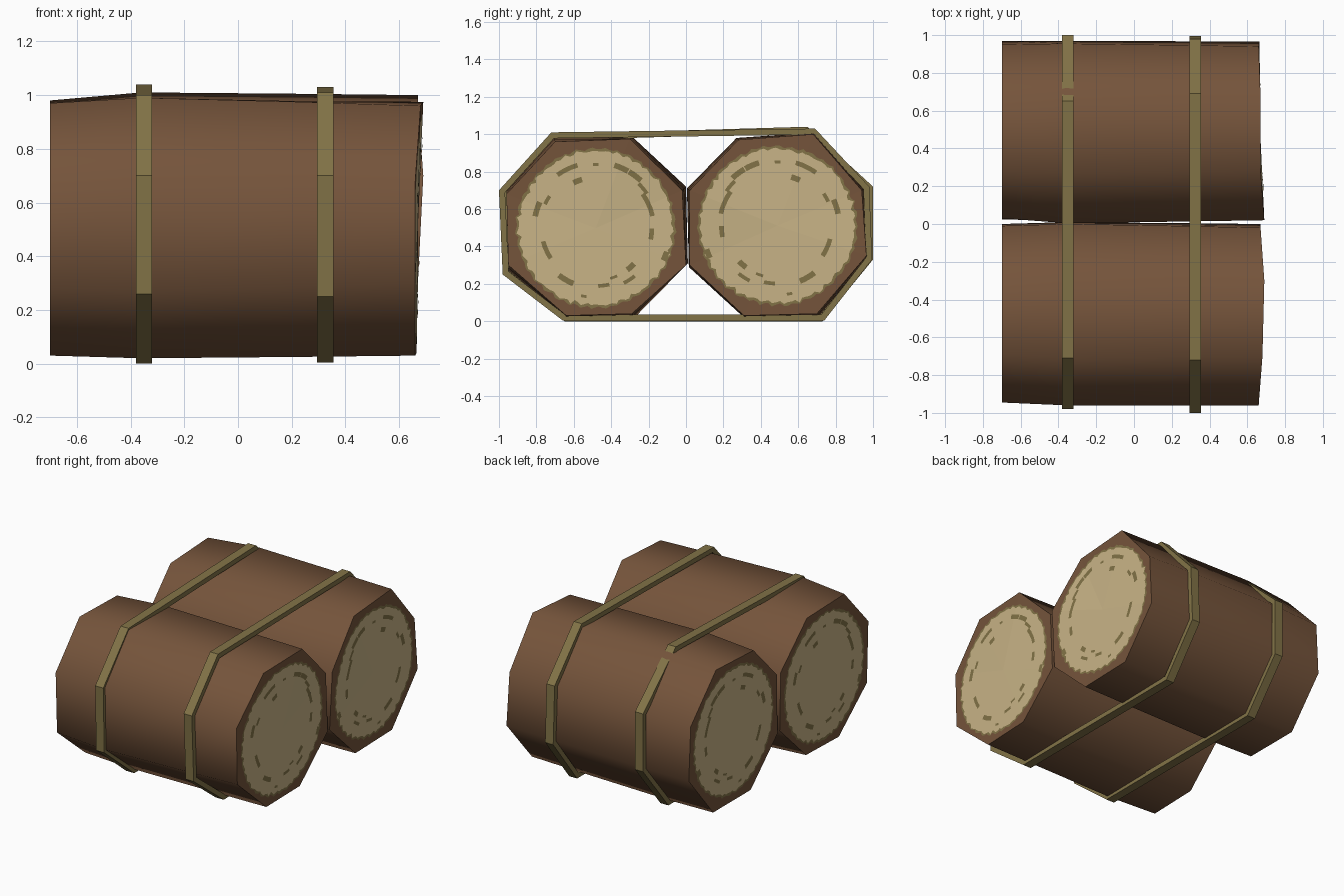
import bpy, bmesh, math, random
from mathutils import Vector

if "Cube" in bpy.data.objects:
    bpy.data.objects.remove(bpy.data.objects["Cube"])

random.seed(4)


def srgb(r, g, b):
    f = lambda c: ((c / 255 + 0.055) / 1.055) ** 2.4
    return (f(r), f(g), f(b), 1.0)


def material(name, rgb):
    m = bpy.data.materials.new(name)
    m.diffuse_color = srgb(*rgb)
    m.use_nodes = True
    m.node_tree.nodes["Principled BSDF"].inputs["Base Color"].default_value = m.diffuse_color
    return m


BARK = material("bark brown", (117, 84, 59))
WOOD = material("cut wood tan", (201, 180, 135))
ROPE = material("olive strap", (130, 115, 71))


def finish(bm, name, mats, smooth=False):
    mesh = bpy.data.meshes.new(name)
    for f in bm.faces:
        f.smooth = smooth
    bm.to_mesh(mesh)
    bm.free()
    for m in mats:
        mesh.materials.append(m)
    bpy.context.collection.objects.link(bpy.data.objects.new(name, mesh))


def bridge(bm, a, b, mat=0):
    n = len(a)
    for i in range(n):
        f = bm.faces.new((a[i], a[(i + 1) % n], b[(i + 1) % n], b[i]))
        f.material_index = mat


# growth ring marks: radius, angle in degrees, length, width
MARKS = [(.35, 116, .12, .025), (.27, 111, .05, .03), (.35, 67, .08, .03),
         (.35, 53, .08, .03), (.31, 24, .13, .025), (.30, -6, .06, .025),
         (.28, -48, .05, .03), (.28, -70, .04, .015), (.31, -82, .06, .02),
         (.32, -120, .09, .03), (.29, -156, .10, .025), (.33, 162, .08, .03),
         (.40, -22, .05, .03), (.33, -57, .07, .02), (.34, 90, .03, .015),
         (.30, 150, .05, .02), (.33, 40, .07, .02), (.37, -100, .03, .015)]


def end_cap(name, ring, side, flip):
    """Bark rim, ragged olive edge and tan wood, all following the log end."""
    n, sub = len(ring), 16
    c = sum(ring, Vector()) / n
    edge = [ring[i].lerp(ring[(i + 1) % n], k / sub)
            for i in range(n) for k in range(sub)]

    def at(p, r):
        d = p - c
        return c + d * (r / math.hypot(d.y, d.z))

    bm = bmesh.new()
    outer = [bm.verts.new(p) for p in edge]
    olive, tan = [], []
    for i, p in enumerate(edge):
        w = 0.421 + 0.006 * math.sin(i * 1.9) + random.uniform(-.004, .004)
        olive.append(bm.verts.new(at(p, w + 0.004)))
        tan.append(bm.verts.new(at(p, w - random.uniform(.003, .016))))
    bridge(bm, outer, olive, 0)
    bridge(bm, olive, tan, 1)
    mid = bm.verts.new(c)
    for i in range(len(tan)):
        bm.faces.new((tan[i], tan[(i + 1) % len(tan)], mid)).material_index = 2

    # thin mark plates
    def on_cap(a, r):
        d = Vector((0, math.cos(a), math.sin(a)))
        p = max(edge, key=lambda e: (Vector((0, e.y - c.y, e.z - c.z))).normalized().dot(d))
        q = c + d * r
        q.x = at(p, r).x + side * 0.004
        return q

    for r, deg, length, width in MARKS:
        a0 = math.radians(180 - deg if flip else deg)
        half = length / r / 2
        rows = [[bm.verts.new(on_cap(a0 + half * t, r + s * width / 2)) for s in (-1, 1)]
                for t in (-1, -.4, .4, 1)]
        for p, q in zip(rows, rows[1:]):
            bm.faces.new((p[0], p[1], q[1], q[0])).material_index = 1
    bm.normal_update()
    bmesh.ops.reverse_faces(bm, faces=[f for f in bm.faces if f.normal.x * side < 0])
    finish(bm, name, [BARK, ROPE, WOOD])


def log(name, back, mid, front, front_x, flip):
    """Slightly uneven eight-sided log along x."""
    def place(x, pts):
        return [Vector((x, y, z)) for y, z in pts]
    rings = [place(-0.70, back), place(-0.36, mid),
             [a.lerp(b, .5) for a, b in zip(place(0.22, mid), place(0.22, front))],
             [Vector((x, y, z)) for x, (y, z) in zip(front_x, front)]]
    bm = bmesh.new()
    loops = [[bm.verts.new(p) for p in r] for r in rings]
    for a, b in zip(loops, loops[1:]):
        bridge(bm, a, b)
    cy = sum(p[0] for p in mid) / 8
    bm.normal_update()
    bmesh.ops.reverse_faces(bm, faces=[
        f for f in bm.faces
        if f.normal.dot(f.calc_center_median() - Vector((0, cy, .5))
                        - Vector((f.calc_center_median().x, 0, 0))) < 0])
    finish(bm, name + "_bark", [BARK], True)
    end_cap(name + "_front_end", rings[-1], 1, flip)
    end_cap(name + "_back_end", rings[0], -1, not flip)


log("left_log",
    [(-.69, .97), (-.29, .96), (-.01, .70), (0, .31), (-.28, .04), (-.63, .03), (-.93, .28), (-.945, .69)],
    [(-.71, .99), (-.28, .98), (0, .72), (.01, .31), (-.27, .025), (-.64, .02), (-.95, .27), (-.96, .70)],
    [(-.70, .96), (-.30, .975), (-.02, .70), (0, .30), (-.29, .04), (-.64, .03), (-.95, .30), (-.96, .68)],
    [.68, .69, .67, .67, .665, .66, .66, .66], False)
log("right_log",
    [(.68, .98), (.28, .96), (.03, .70), (.025, .30), (.31, .03), (.71, .03), (.97, .34), (.95, .70)],
    [(.69, 1.01), (.27, .98), (.005, .71), (.015, .29), (.31, .02), (.71, .025), (.97, .34), (.955, .71)],
    [(.68, 1.0), (.28, .97), (.02, .70), (.02, .30), (.31, .03), (.70, .04), (.965, .35), (.94, .70)],
    [.67, .67, .69, .67, .66, .66, .665, .66], True)


def strap(name, x, pts, width=0.06, thick=0.032):
    """Flat band around both logs."""
    n = len(pts)
    outer = [Vector(p) for p in pts]
    inner = []
    for i, p in enumerate(outer):          # mitred inward offset
        d1 = (p - outer[i - 1]).normalized()
        d2 = (outer[(i + 1) % n] - p).normalized()
        n1, n2 = Vector((-d1.y, d1.x)), Vector((-d2.y, d2.x))
        m = (n1 + n2).normalized()
        inner.append(p + m * thick / m.dot(n1))
    bm = bmesh.new()
    loops = [[bm.verts.new((x + s * width / 2, p.x, p.y)) for p in prof]
             for prof, s in ((outer, -1), (outer, 1), (inner, 1), (inner, -1))]
    for i in range(4):
        bridge(bm, loops[i], loops[(i + 1) % 4])
    bmesh.ops.recalc_face_normals(bm, faces=bm.faces)
    finish(bm, name, [ROPE])


# outlines run anticlockwise in y, z
strap("front_strap", 0.325,
      [(-.66, 0.005), (.74, 0.005), (.995, .33), (.98, .72), (.69, 1.03), (-.72, 1.01), (-1.0, .70), (-.98, .25)])
strap("back_strap", -0.35,
      [(-.65, 0), (.73, 0), (1.0, .33), (1.0, .72), (.65, 1.04), (-.71, 1.0), (-.98, .70), (-.97, .26)])
